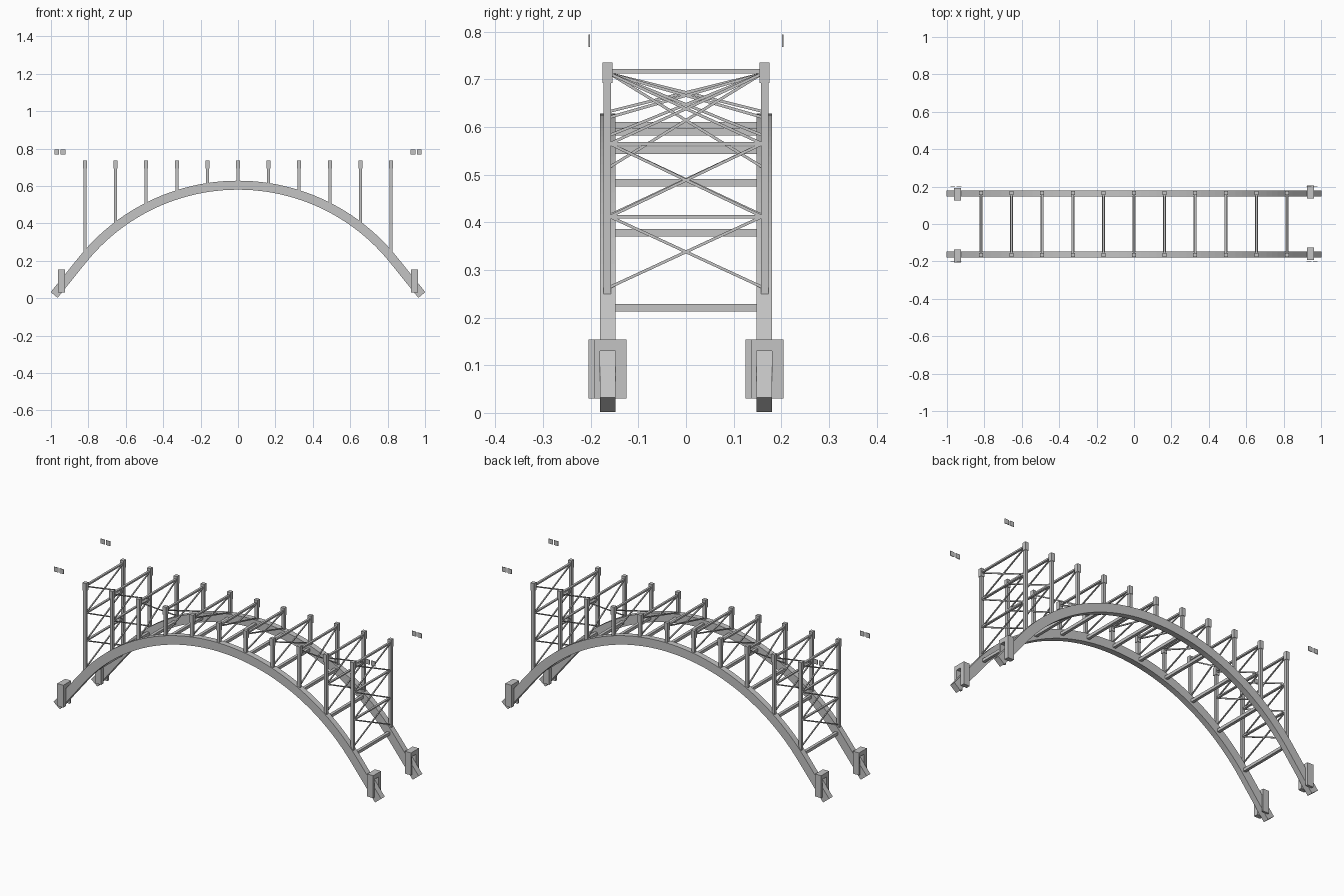
import bpy, bmesh, math
from mathutils import Vector, Matrix

cube = bpy.data.objects.get("Cube")
if cube:
    bpy.data.objects.remove(cube, do_unlink=True)

steel = bpy.data.materials.new("steel_grey")
steel.use_nodes = True
grey = (0.55, 0.55, 0.55, 1)
steel.diffuse_color = grey
steel.node_tree.nodes["Principled BSDF"].inputs["Base Color"].default_value = grey

RADIUS, CROWN = 1.066, 0.604     # arch centreline
RIB_Y, RIB_W, RIB_T = 0.164, 0.032, 0.048
ARC_END, TIP = 0.83, 0.983       # arc becomes straight here, then ends
SPACING = 0.1636
POST_Y, DECK = 0.165, 0.712


def arch_z(x):
    return CROWN - RADIUS + math.sqrt(RADIUS ** 2 - x ** 2)


def finish(name, bm):
    bmesh.ops.recalc_face_normals(bm, faces=bm.faces)
    mesh = bpy.data.meshes.new(name)
    bm.to_mesh(mesh)
    bm.free()
    mesh.materials.append(steel)
    obj = bpy.data.objects.new(name, mesh)
    bpy.context.collection.objects.link(obj)
    return obj


def add_box(bm, x, y, z):
    """Box from (min, max) pairs."""
    size = [abs(b - a) for a, b in (x, y, z)]
    mid = [(a + b) / 2 for a, b in (x, y, z)]
    bmesh.ops.create_cube(bm, size=1, matrix=Matrix.Translation(mid) @ Matrix.Diagonal((*size, 1)))


def add_bar(bm, start, end, width):
    """Square bar between two points."""
    a, b = Vector(start), Vector(end)
    turn = (b - a).to_track_quat('Z', 'X').to_matrix().to_4x4()
    scale = Matrix.Diagonal((width, width, (b - a).length, 1))
    bmesh.ops.create_cube(bm, size=1, matrix=Matrix.Translation((a + b) / 2) @ turn @ scale)


def around(c, size):
    return (c - size / 2, c + size / 2)


# Arch ribs: circular arc with straight tangent ends
end_angle = math.asin(ARC_END / RADIUS)
tail = (TIP - ARC_END) / math.cos(end_angle)
steps = 48
path = []
for i in range(steps + 1):
    a = end_angle * (2 * i / steps - 1)
    path.append((RADIUS * math.sin(a), CROWN - RADIUS + RADIUS * math.cos(a), a))
for s in (-1, 1):
    a = s * end_angle
    tip = (s * TIP, arch_z(ARC_END) - tail * math.sin(end_angle), a)
    path.insert(0 if s < 0 else len(path), tip)

for name, side in (("front_arch_rib", -1), ("back_arch_rib", 1)):
    bm = bmesh.new()
    rings = []
    for x, z, a in path:
        ring = []
        for dy, dn in ((-1, -1), (1, -1), (1, 1), (-1, 1)):
            n = dn * RIB_T / 2
            ring.append(bm.verts.new((x + n * math.sin(a), side * RIB_Y + dy * RIB_W / 2,
                                      z + n * math.cos(a))))
        rings.append(ring)
    for r0, r1 in zip(rings, rings[1:]):
        for k in range(4):
            bm.faces.new((r0[k], r0[(k + 1) % 4], r1[(k + 1) % 4], r1[k]))
    bm.faces.new(rings[0])
    bm.faces.new(rings[-1])
    finish(name, bm)

# Post frames with caps, struts and cross bracing
posts, caps, beams, struts, braces = (bmesh.new() for _ in range(5))
inner = RIB_Y - RIB_W / 2
for i in range(-5, 6):
    x = i * SPACING
    base = arch_z(x)
    for side in (-1, 1):
        y = side * POST_Y
        add_box(posts, around(x, 0.016), around(y, 0.016), (base, 0.7))
        add_box(caps, around(x, 0.021), around(y, 0.021), (0.692, 0.736))
    add_box(beams, around(x, 0.016), (-inner, inner), around(base - 0.001, 0.016))
    add_box(struts, around(x, 0.012), (-POST_Y, POST_Y), around(0.717, 0.009))
    # panel levels, from deck down to the rib
    levels = [DECK]
    if abs(i) >= 4:
        levels.append(0.565)
    if abs(i) == 5:
        levels.append(0.412)
    for z in levels[1:]:
        add_box(struts, around(x, 0.012), (-POST_Y, POST_Y), around(z, 0.007))
    levels.append(base + RIB_T / 2 / math.cos(math.asin(x / RADIUS)) + 0.005)
    for top, low in zip(levels, levels[1:]):
        for side in (-1, 1):
            add_bar(braces, (x, -side * 0.16, low), (x, side * 0.16, top), 0.006)
finish("posts", posts)
finish("post_caps", caps)
finish("rib_cross_beams", beams)
finish("frame_struts", struts)
finish("cross_braces", braces)

# Slotted foot blocks astride the rib ends, and small outer plates
for sx, end in ((-1, "right"), (1, "left")):
    for sy, face in ((-1, "front"), (1, "back")):
        bm = bmesh.new()
        shift = 0.012 if sx == sy or (sx, sy) == (-1, -1) else 0.0
        y0, y1 = 0.125 + shift, 0.193 + shift
        x = (sx * 0.925, sx * 0.962)
        slot0, slot1 = RIB_Y - RIB_W / 2, RIB_Y + RIB_W / 2
        add_box(bm, x, (sy * y0, sy * slot0), (0.03, 0.154))
        add_box(bm, x, (sy * slot1, sy * y1), (0.03, 0.154))
        add_box(bm, x, (sy * slot0, sy * slot1), (0.13, 0.154))
        finish(f"{face}_{end}_foot_block", bm)

        bm = bmesh.new()
        for a, b in ((0.923, 0.948), (0.956, 0.982)):
            add_box(bm, (sx * a, sx * b), around(sy * 0.203, 0.003), (0.768, 0.794))
        finish(f"{face}_{end}_end_plates", bm)
